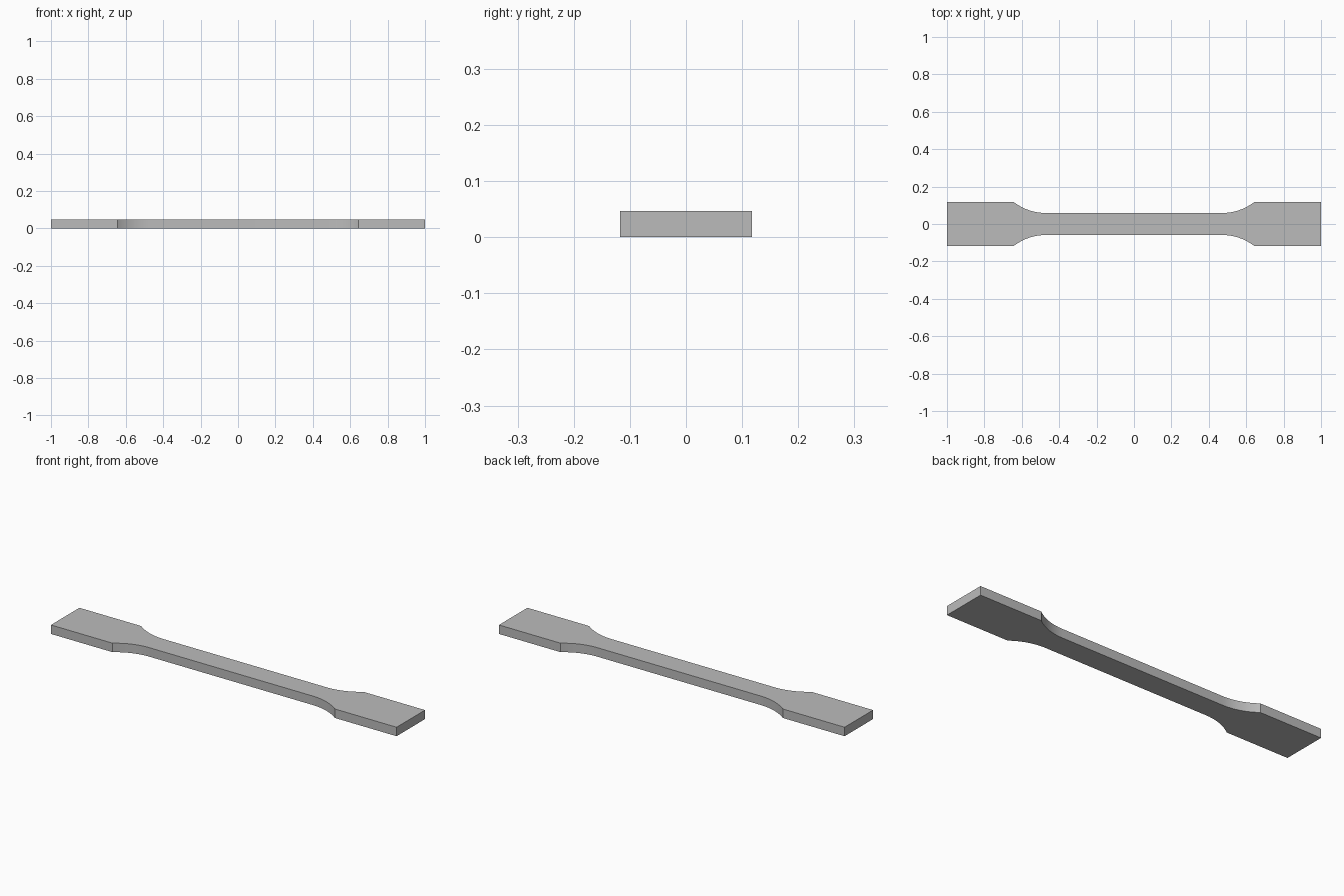
import bpy, bmesh, math

cube = bpy.data.objects.get("Cube")
if cube:
    bpy.data.objects.remove(cube, do_unlink=True)

# Dimensions
HALF_LENGTH = 1.0
GRIP = 0.1176        # half width of the wide ends
NECK = 0.0588        # half width of the narrow middle
NECK_END = 0.4706    # where the straight middle stops
RADIUS = 0.2824      # fillet between middle and ends
THICK = 0.047
STEPS = 16

# Quarter outline: fillet arc tangent to the neck, then the square grip
sweep = math.acos(1 - (GRIP - NECK) / RADIUS)
quarter = []
for i in range(STEPS + 1):
    a = sweep * i / STEPS
    quarter.append((NECK_END + RADIUS * math.sin(a),
                    NECK + RADIUS * (1 - math.cos(a))))
quarter.append((HALF_LENGTH, GRIP))

# Mirror the quarter into a closed counter-clockwise outline
upper = quarter[::-1] + [(-x, y) for x, y in quarter]
outline = upper + [(-x, -y) for x, y in upper]

# Extrude the outline into a flat bar
bm = bmesh.new()
base = bm.faces.new([bm.verts.new((x, y, 0)) for x, y in outline])
extruded = bmesh.ops.extrude_face_region(bm, geom=[base], use_keep_orig=True)
top = [v for v in extruded["geom"] if isinstance(v, bmesh.types.BMVert)]
bmesh.ops.translate(bm, verts=top, vec=(0, 0, THICK))
bmesh.ops.recalc_face_normals(bm, faces=bm.faces)
mesh = bpy.data.meshes.new("test_bar")
bm.to_mesh(mesh)
bm.free()

bar = bpy.data.objects.new("test_bar", mesh)
bpy.context.collection.objects.link(bar)

# Plain grey material
grey = bpy.data.materials.new("plain_grey")
grey.use_nodes = True
colour = (0.5, 0.5, 0.5, 1)
grey.diffuse_color = colour
grey.node_tree.nodes["Principled BSDF"].inputs["Base Color"].default_value = colour
mesh.materials.append(grey)

# Smooth fillets, sharp corners
bpy.ops.object.select_all(action="DESELECT")
bar.select_set(True)
bpy.context.view_layer.objects.active = bar
bpy.ops.object.shade_smooth_by_angle(angle=math.radians(20))
